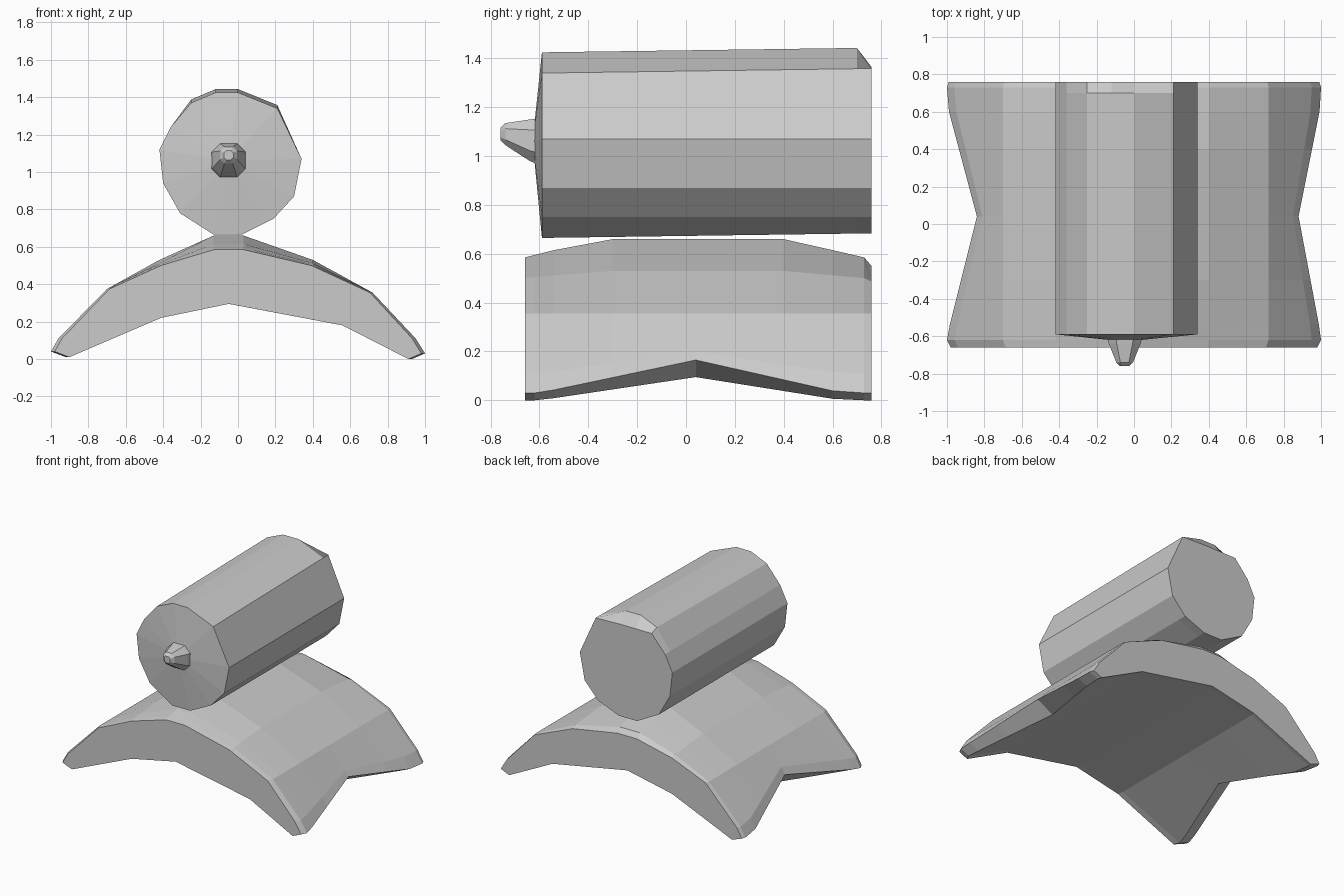
import bpy, bmesh


def loft(name, rings):
    """Skin a list of equal-length rings and cap both ends."""
    bm = bmesh.new()
    loops = [[bm.verts.new(p) for p in ring] for ring in rings]
    n = len(loops[0])
    for a, b in zip(loops, loops[1:]):
        for i in range(n):
            j = (i + 1) % n
            bm.faces.new((a[i], a[j], b[j], b[i]))
    caps = [bm.faces.new(loops[0]), bm.faces.new(loops[-1])]
    bmesh.ops.triangulate(bm, faces=caps)
    bmesh.ops.recalc_face_normals(bm, faces=bm.faces)
    mesh = bpy.data.meshes.new(name)
    bm.to_mesh(mesh)
    bm.free()
    obj = bpy.data.objects.new(name, mesh)
    bpy.context.collection.objects.link(obj)
    return obj


# Arched saddle: section points with (x, z at the ends, x, z at the side notch)
ARCH = [
    (0.03, 0.66, 0.03, 0.66), (0.40, 0.53, 0.40, 0.53), (0.72, 0.355, 0.72, 0.355),
    (0.95, 0.11, 0.85, 0.20), (1.00, 0.03, 0.88, 0.165), (0.93, 0.00, 0.75, 0.095),
    (0.57, 0.18, 0.57, 0.18), (-0.05, 0.295, -0.05, 0.295), (-0.42, 0.22, -0.42, 0.22),
    (-0.92, 0.01, -0.71, 0.10), (-1.00, 0.04, -0.84, 0.20), (-0.96, 0.11, -0.81, 0.25),
    (-0.70, 0.375, -0.70, 0.375), (-0.42, 0.53, -0.42, 0.53), (-0.13, 0.66, -0.13, 0.66),
]


def arch_section(y, drop, shrink=1.0):
    span = 0.64 if y < 0.04 else 0.60
    t = max(0.0, 1 - abs(y - 0.04) / span)
    ring = []
    for x0, z0, x1, z1 in ARCH:
        x, z = x0 + (x1 - x0) * t, z0 + (z1 - z0) * t
        if z > 0.5:                       # crown slopes down at both ends
            z -= drop * (1.0 if z > 0.6 else 0.4)
        ring.append((x * shrink, y, z))
    return ring


loft("arched_saddle", [
    arch_section(y, d, s) for y, d, s in (
        (-0.66, 0.075, 0.98), (-0.62, 0.065, 1.0), (-0.54, 0.045, 1.0),
        (-0.30, 0, 1.0), (0.04, 0, 1.0), (0.40, 0, 1.0), (0.60, 0.045, 1.0),
        (0.73, 0.075, 1.0), (0.76, 0.11, 0.99))
])

# Faceted barrel resting on the crown
BARREL = [
    (0.34, 1.07), (0.30, 0.87), (0.19, 0.75), (0.02, 0.665), (-0.13, 0.665),
    (-0.31, 0.78), (-0.40, 0.94), (-0.42, 1.12), (-0.36, 1.24), (-0.25, 1.37),
    (-0.12, 1.425), (0.0, 1.425), (0.21, 1.34),
]


def barrel_ring(y, scale=1.0, lift=0.0, top=9.0):
    return [(-0.05 + (x + 0.05) * scale, y,
             min(top, 1.06 + (z - 1.06) * scale + (lift if z > 1.3 or z < 0.7 else 0)))
            for x, z in BARREL]


loft("barrel", [
    barrel_ring(-0.62, 0.22), barrel_ring(-0.59),
    barrel_ring(0.70, 1.0, 0.018), barrel_ring(0.76, 1.0, 0.018, 1.365),
])

# Small tapered knob on the front of the barrel
KNOB = [(1, 0.5), (0.5, 1), (-0.5, 1), (-1, 0.5), (-1, -0.5), (-0.5, -1), (0.5, -1), (1, -0.5)]
loft("front_knob", [
    [(-0.05 + u * r, y, zc + v * r) for u, v in KNOB]
    for y, r, zc in ((-0.60, 0.095, 1.06), (-0.64, 0.085, 1.065),
                     (-0.74, 0.045, 1.09), (-0.76, 0.025, 1.09))
])
